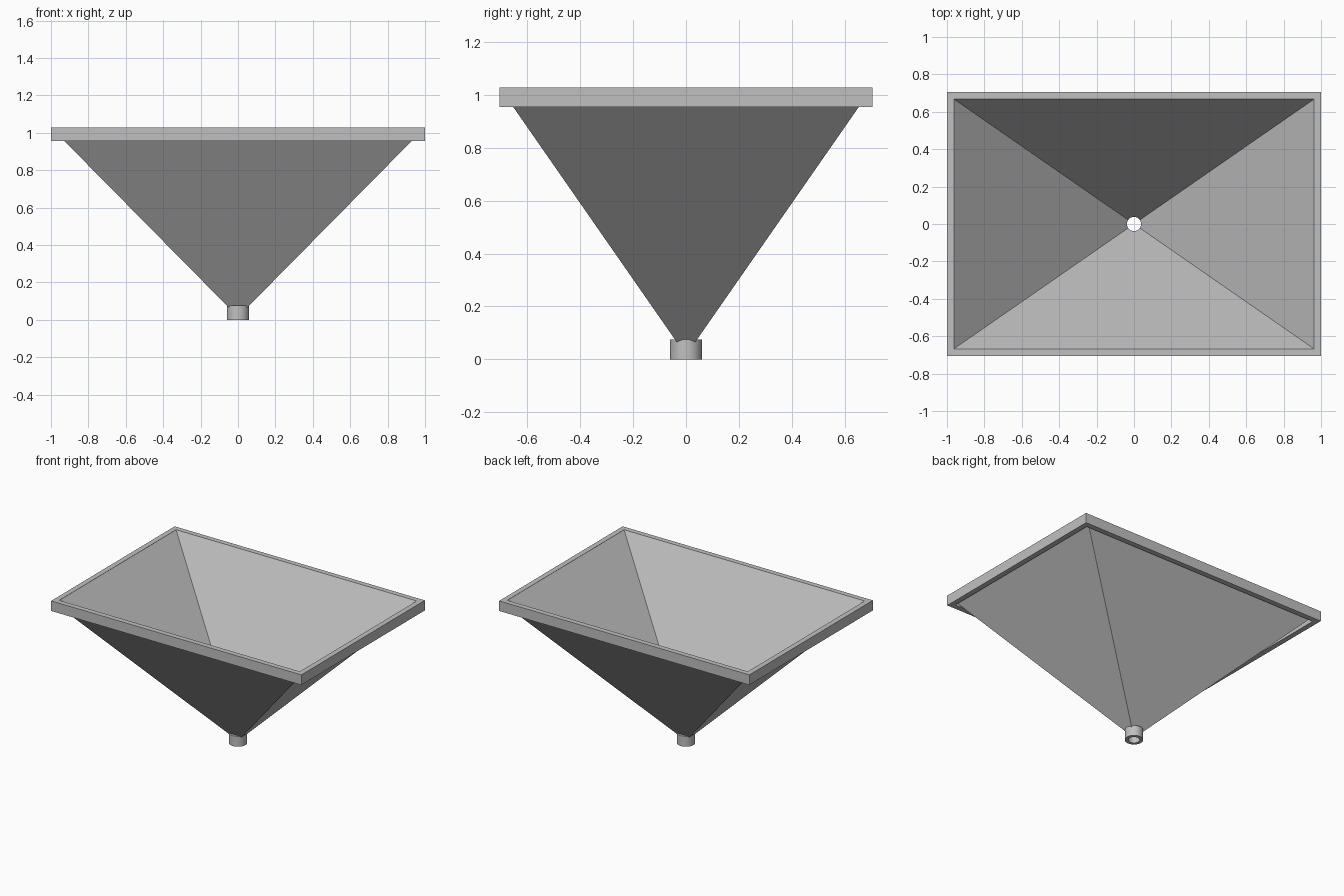
import bpy
import bmesh

cube = bpy.data.objects.get("Cube")
if cube:
    bpy.data.objects.remove(cube, do_unlink=True)

HALF_X, HALF_Y, WALL = 1.0, 0.705, 0.038
TOP, RIM_BOTTOM = 1.028, 0.955
SPOUT_TOP, SPOUT_R, HOLE_R = 0.075, 0.06, 0.038

grey = bpy.data.materials.new("sheet_grey")
grey.use_nodes = True
grey.diffuse_color = (0.53, 0.53, 0.53, 1)
grey.node_tree.nodes["Principled BSDF"].inputs["Base Color"].default_value = grey.diffuse_color


def make_object(name, bm):
    bmesh.ops.recalc_face_normals(bm, faces=bm.faces)
    mesh = bpy.data.meshes.new(name)
    bm.to_mesh(mesh)
    bm.free()
    mesh.materials.append(grey)
    obj = bpy.data.objects.new(name, mesh)
    bpy.context.collection.objects.link(obj)
    return obj


def rectangle(bm, inset, z):
    x, y = HALF_X - inset, HALF_Y - inset
    return [bm.verts.new((sx * x, sy * y, z))
            for sx, sy in ((-1, -1), (1, -1), (1, 1), (-1, 1))]


def bridge(bm, a, b):
    n = len(a)
    for i in range(n):
        j = (i + 1) % n
        bm.faces.new((a[i], a[j], b[j], b[i]))


def cut(obj, cutter):
    mod = obj.modifiers.new("bore", 'BOOLEAN')
    mod.operation = 'DIFFERENCE'
    mod.solver = 'EXACT'
    mod.object = cutter
    bpy.context.view_layer.objects.active = obj
    bpy.ops.object.modifier_apply(modifier=mod.name)


def cylinder(name, radius, z0, z1):
    bm = bmesh.new()
    bmesh.ops.create_cone(bm, cap_ends=True, segments=48,
                          radius1=radius, radius2=radius, depth=z1 - z0)
    bmesh.ops.translate(bm, verts=bm.verts, vec=(0, 0, (z0 + z1) / 2))
    return make_object(name, bm)


# Square-edged frame around the mouth
bm = bmesh.new()
loops = [rectangle(bm, inset, z) for inset, z in
         ((0, RIM_BOTTOM), (0, TOP), (WALL, TOP), (WALL, RIM_BOTTOM))]
for i in range(4):
    bridge(bm, loops[i], loops[(i + 1) % 4])
make_object("rim", bm)

# Four-sided tapering shell, just under the rim's top face
bm = bmesh.new()
skins = []
for inset, apex_z in ((0.001, 0.015), (WALL, 0.055)):
    loop = rectangle(bm, inset, TOP - 0.001)
    apex = bm.verts.new((0, 0, apex_z))
    for i in range(4):
        bm.faces.new((loop[i], loop[(i + 1) % 4], apex))
    skins.append(loop)
bridge(bm, *skins)
hopper = make_object("hopper_shell", bm)

# Round outlet with a bore running up through the shell
spout = cylinder("spout", SPOUT_R, 0, SPOUT_TOP)
bore = cylinder("bore_cutter", HOLE_R, -0.1, 0.3)
bore.hide_render = True
for part in (hopper, spout):
    cut(part, bore)
bpy.data.objects.remove(bore, do_unlink=True)

# Smooth the round outlet, keep its edges crisp
bpy.ops.object.select_all(action='DESELECT')
spout.select_set(True)
bpy.context.view_layer.objects.active = spout
bpy.ops.object.shade_smooth_by_angle()
